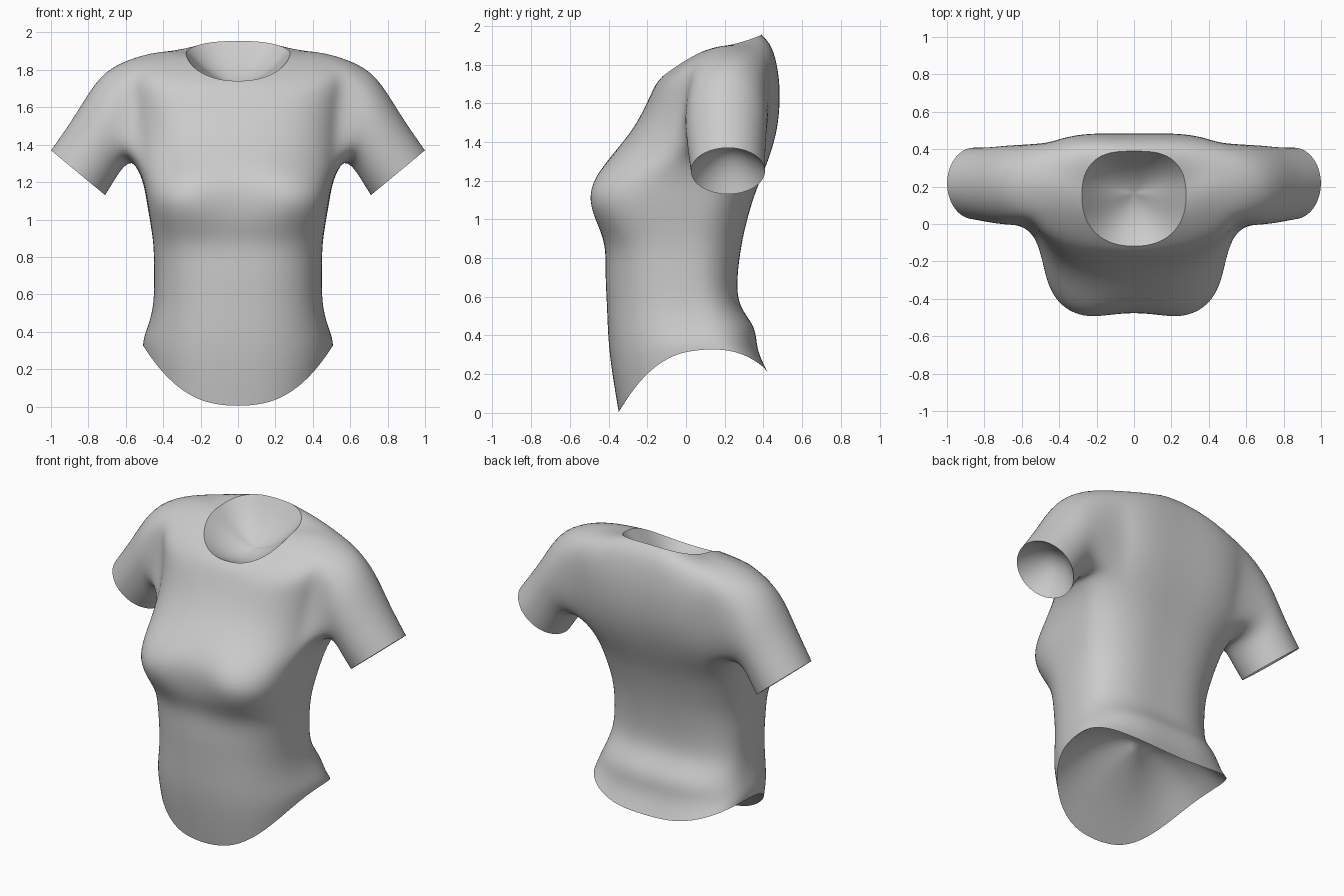
import bpy, bmesh
from math import sin, cos, pi, exp, copysign
from mathutils import Vector

if "Cube" in bpy.data.objects:
    bpy.data.objects.remove(bpy.data.objects["Cube"])

N = 32  # columns around the body: 0 = right side, 8 = back, 24 = front

# Body rings: half width, side y, front y, back y, z front, z side, z back
RINGS = [
    (.51, .12, -.35, .43, .00, .33, .21),
    (.507, .10, -.387, .37, .22, .37, .33),
    (.475, .06, -.405, .375, .38, .45, .445),
    (.45, .02, -.41, .275, .56, .56, .55),
    (.45, .00, -.42, .272, .72, .72, .70),
    (.452, .00, -.415, .295, .87, .87, .87),
    (.472, .03, -.475, .325, .98, .99, 1.0),
    (.492, .07, -.525, .36, 1.10, 1.11, 1.12),
    (.51, .12, -.495, .40, 1.22, 1.21, 1.22),
    (.56, .18, -.385, .45, 1.335, 1.315, 1.35),
    (.565, .19, -.285, .485, 1.45, 1.48, 1.49),
    (.585, .19, -.222, .495, 1.56, 1.67, 1.64),
    (.61, .21, -.185, .485, 1.64, 1.855, 1.77),
    (.42, .20, -.155, .455, 1.705, 1.905, 1.90),
    (.28, .15, -.12, .40, 1.74, 1.89, 1.955),
]
ARM, SHOULDER = 9, 12      # rings bounding the armholes
FRONT_COL, BACK_COL = -2, 4


def power(v, p):
    return copysign(abs(v) ** p, v)


def bell(v, mid, width):
    return exp(-((v - mid) / width) ** 2)


def ring_point(ring, k):
    w, cy, f, b, zf, zs, zb = ring
    s, c = sin(2 * pi * k / N), cos(2 * pi * k / N)
    if s < 0:   # front: boxy at the bust, rounder at the yoke
        base = .8 if zf < 1.3 else .88
        e, depth, zend = base - .29 * bell(zf, 1.09, .2), cy - f, zf
        shift = .06 * bell(zf, 1.12, .12)
    else:       # back: squarer across the shoulder blades
        e, depth, zend = .8 - .15 * bell(zb, 1.55, .25), b - cy, zb
        shift = -.01
    q = 2 if zs < 1.8 else (1.6 if zs < 1.88 else 1.2)
    x = w * power(c, e)
    y = cy + depth * power(s, e) + shift * bell(x, 0, .15) * abs(s)
    return Vector((x, y, zs + (zend - zs) * abs(s) ** q))


def finish(bm, name):
    bmesh.ops.recalc_face_normals(bm, faces=bm.faces)
    mesh = bpy.data.meshes.new(name)
    bm.to_mesh(mesh)
    bm.free()
    for poly in mesh.polygons:
        poly.use_smooth = True
    ob = bpy.data.objects.new(name, mesh)
    bpy.context.collection.objects.link(ob)
    sub = ob.modifiers.new("smooth", 'SUBSURF')
    sub.levels = sub.render_levels = 2


def bridge(bm, a, b):
    for i in range(len(a)):
        j = (i + 1) % len(a)
        bm.faces.new((a[i], a[j], b[j], b[i]))


def add_cap(name, rim, offset):
    """Hollow bowl closing an opening, sunk inwards by offset."""
    bm = bmesh.new()
    centre = sum(rim, Vector()) / len(rim)
    loop = [bm.verts.new(p) for p in rim]
    for t in (.8, .55, .28):
        new = [bm.verts.new(centre.lerp(p, t) + offset * (1 - t * t)) for p in rim]
        bridge(bm, loop, new)
        loop = new
    tip = bm.verts.new(centre + offset)
    for i in range(len(loop)):
        bm.faces.new((loop[i - 1], loop[i], tip))
    finish(bm, name)


def in_armhole(row, k):
    right = (k + N // 2) % N - N // 2
    left = (N - k - 1) % N - N // 2
    return ARM <= row < SHOULDER and any(
        FRONT_COL <= v < BACK_COL for v in (right, left))


# Body, leaving the armholes open
bm = bmesh.new()
body = [[bm.verts.new(ring_point(r, k)) for k in range(N)] for r in RINGS]
for i in range(len(body) - 1):
    for k in range(N):
        if not in_armhole(i, k):
            n = (k + 1) % N
            bm.faces.new((body[i][k], body[i][n], body[i + 1][n], body[i + 1][k]))

# Sleeve rings: centre x, y, z, half height vector x, z, half depth
SLEEVE = [
    (.675, .208, 1.535, .066, .248, .218),
    (.76, .208, 1.39, .10, .185, .205),
    (.855, .217, 1.25, .147, .122, .195),
]


# Sleeves grown from the armhole edges
def add_sleeve(side):
    def at(row, k):
        return body[row][(k if side > 0 else N // 2 - k) % N]
    cols = list(range(FRONT_COL, BACK_COL + 1))
    mid = list(range(ARM + 1, SHOULDER))
    loop = [at(ARM, k) for k in cols] + [at(r, BACK_COL) for r in mid]
    loop += [at(SHOULDER, k) for k in reversed(cols)]
    loop += [at(r, FRONT_COL) for r in reversed(mid)]
    n = len(loop)
    for cx, cy, cz, ux, uz, d in SLEEVE:
        new = []
        for i in range(n):
            a = (i - (len(cols) - 1) / 2) * 2 * pi / n
            new.append(bm.verts.new((side * (cx - ux * cos(a)),
                                     cy + d * sin(a), cz - uz * cos(a))))
        bridge(bm, loop, new)
        loop = new
    return [v.co.copy() for v in loop]


cuffs = [add_sleeve(1), add_sleeve(-1)]
hem = [v.co.copy() for v in body[0]]
neck = [v.co.copy() for v in body[-1]]
finish(bm, "shirt")

# Inner closures of the openings
add_cap("neck_lining", neck, Vector((0, .02, -.15)))
add_cap("hem_lining", hem, Vector((0, 0, .25)))
add_cap("right_cuff_lining", cuffs[0], Vector((-.08, 0, .10)))
add_cap("left_cuff_lining", cuffs[1], Vector((.08, 0, .10)))
